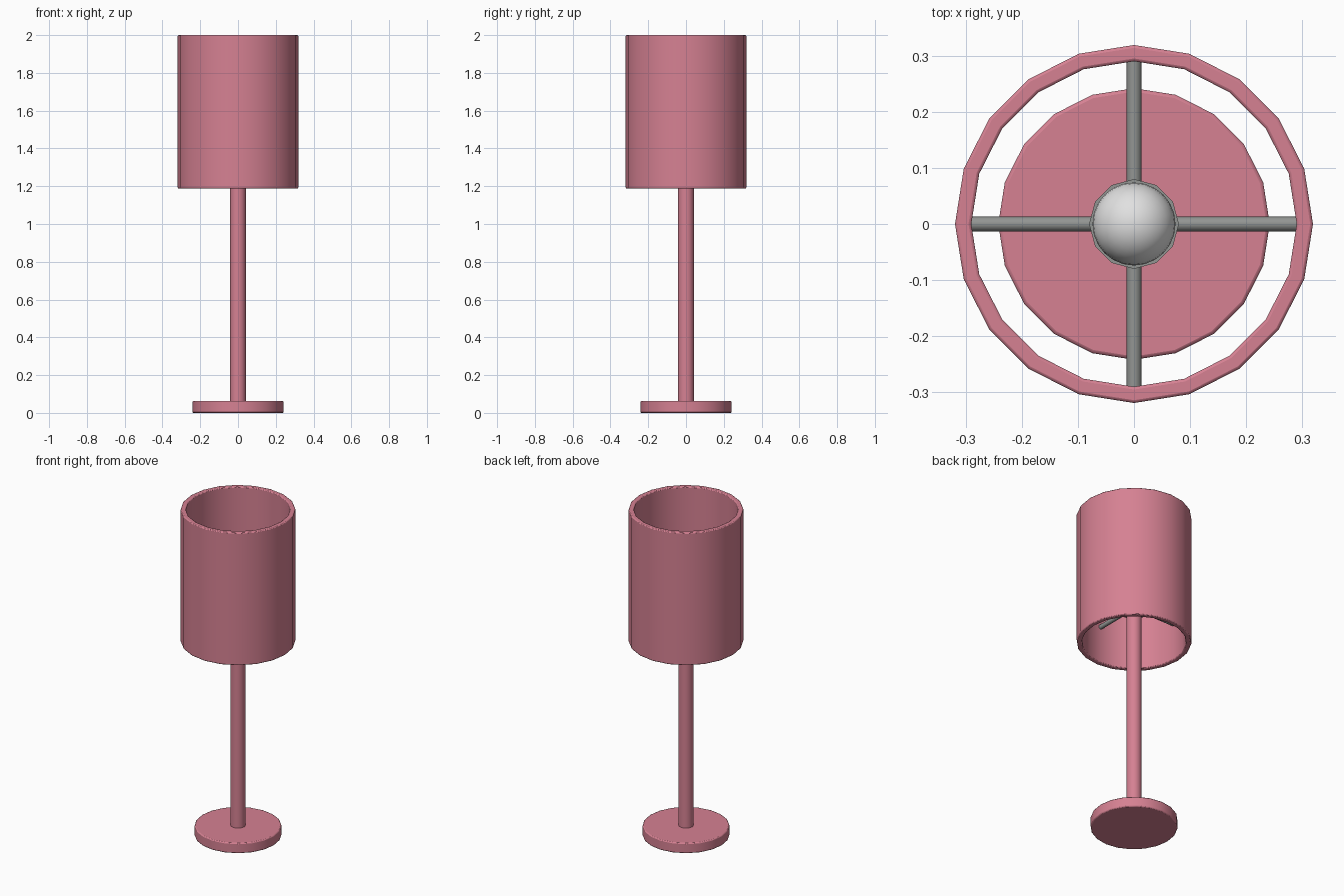
import bpy
import math

if "Cube" in bpy.data.objects:
    bpy.data.objects.remove(bpy.data.objects["Cube"])


def material(name, rgb):
    m = bpy.data.materials.new(name)
    m.diffuse_color = (*rgb, 1)
    m.use_nodes = True
    m.node_tree.nodes["Principled BSDF"].inputs["Base Color"].default_value = m.diffuse_color
    return m


PINK = material("rose pink", (0.67, 0.22, 0.29))
GREY = material("metal grey", (0.29, 0.30, 0.29))
WHITE = material("bulb white", (0.75, 0.75, 0.75))


def finish(obj, mat, angle=40):
    obj.data.materials.append(mat)
    bpy.ops.object.select_all(action='DESELECT')
    obj.select_set(True)
    bpy.context.view_layer.objects.active = obj
    bpy.ops.object.shade_smooth_by_angle(angle=math.radians(angle))
    return obj


def lathe(name, profile, sides, mat, loop=False, bevel=0.0):
    """Spin an (r, z) profile round z; open profiles get capped ends."""
    verts, faces = [], []
    for r, z in profile:
        for i in range(sides):
            a = math.tau * i / sides
            verts.append((r * math.cos(a), r * math.sin(a), z))
    n = len(profile)
    for k in range(n if loop else n - 1):
        lo, hi = k * sides, (k + 1) % n * sides
        for i in range(sides):
            j = (i + 1) % sides
            faces.append((lo + i, lo + j, hi + j, hi + i))
    if not loop:
        faces.append(tuple(reversed(range(sides))))
        faces.append(tuple(range((n - 1) * sides, n * sides)))
    mesh = bpy.data.meshes.new(name)
    mesh.from_pydata(verts, [], faces)
    obj = bpy.data.objects.new(name, mesh)
    bpy.context.collection.objects.link(obj)
    if bevel:
        b = obj.modifiers.new("soft_edges", 'BEVEL')
        b.width, b.segments = bevel, 2
        b.limit_method, b.angle_limit = 'ANGLE', math.radians(50)
    return finish(obj, mat)


# Base disc and pole
lathe("base", [(0.242, 0), (0.242, 0.063)], 20, PINK, bevel=0.006)
lathe("pole", [(0.043, 0.055), (0.043, 1.40)], 12, PINK)

# Open hollow shade
lathe("shade", [(0.319, 1.188), (0.319, 2.0), (0.29, 2.0), (0.29, 1.188)],
      20, PINK, loop=True, bevel=0.005)

# Bulb socket cup
lathe("socket", [(0.08, 1.385), (0.08, 1.50), (0.072, 1.50), (0.072, 1.46)],
      12, GREY)

# Two crossing rods hold the shade on the socket
for name, rot in (("rod_side", (0, math.pi / 2, 0)),
                  ("rod_front", (math.pi / 2, 0, 0))):
    bpy.ops.mesh.primitive_cylinder_add(vertices=8, radius=0.0135, depth=0.586,
                                        location=(0, 0, 1.415), rotation=rot)
    rod = bpy.context.object
    rod.name = name
    finish(rod, GREY, 50)

# Round bulb
bpy.ops.mesh.primitive_uv_sphere_add(segments=24, ring_count=14, radius=0.074,
                                     location=(0, 0, 1.53))
bulb = bpy.context.object
bulb.name = "bulb"
finish(bulb, WHITE)
